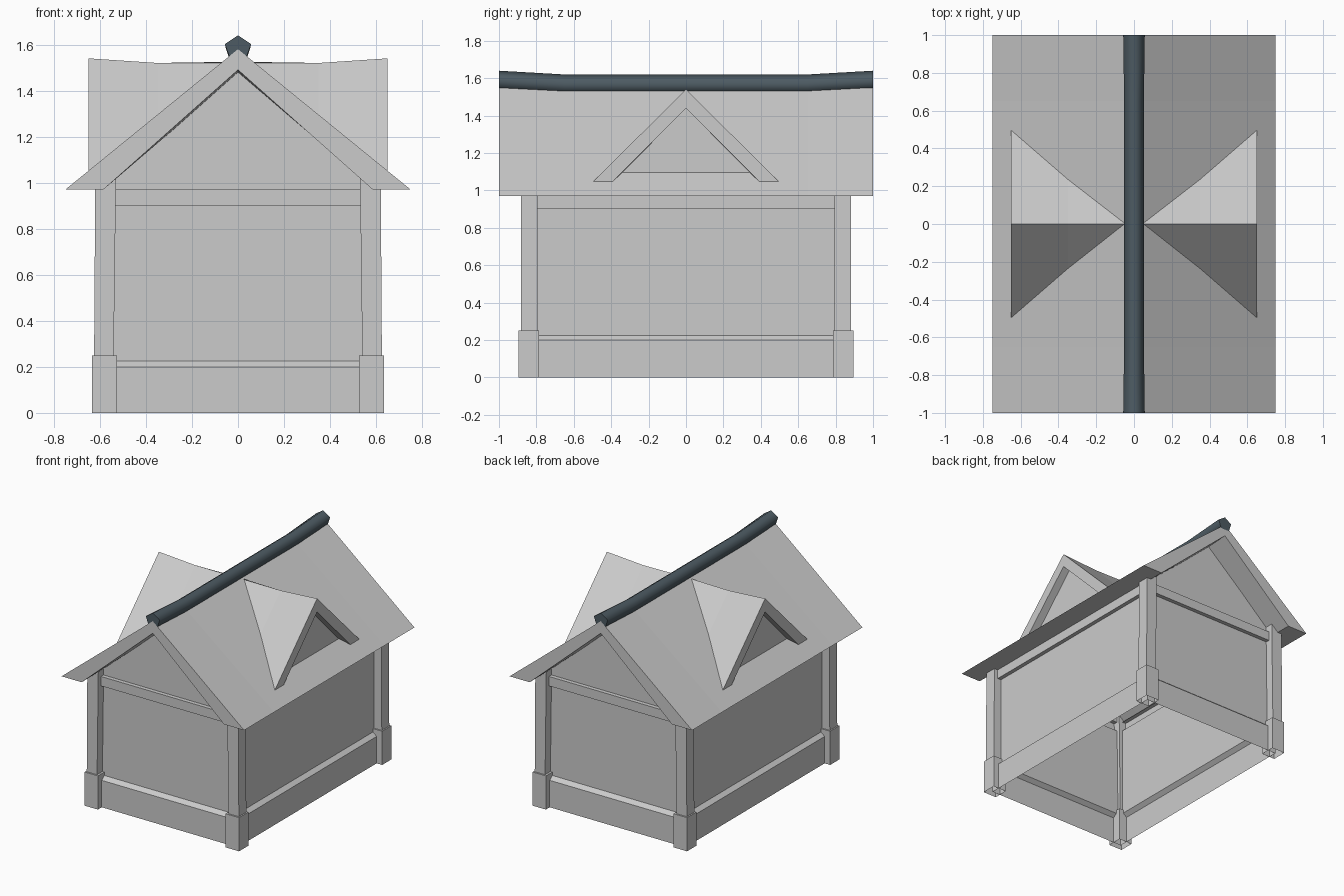
import bpy
import bmesh
from math import sin, cos, pi

if "Cube" in bpy.data.objects:
    bpy.data.objects.remove(bpy.data.objects["Cube"], do_unlink=True)


def material(name, colour):
    mat = bpy.data.materials.new(name)
    mat.use_nodes = True
    mat.diffuse_color = (*colour, 1)
    mat.node_tree.nodes["Principled BSDF"].inputs["Base Color"].default_value = (*colour, 1)
    return mat


GREY = material("plain grey", (0.6, 0.6, 0.6))
SLATE = material("dark slate", (0.075, 0.105, 0.125))


def loft(name, sections, mat=GREY, closed=True, caps=False, mirror=None, smooth=False):
    """Skin a row of matching cross-sections."""
    bm = bmesh.new()
    rows = [[bm.verts.new(p) for p in s] for s in sections]
    count = len(rows[0])
    for a, b in zip(rows, rows[1:]):
        for i in range(count if closed else count - 1):
            j = (i + 1) % count
            face = bm.faces.new((a[i], a[j], b[j], b[i]))
            face.smooth = smooth
    if caps:
        for row in (rows[0], rows[-1]):
            bm.faces.new(row)
            if smooth:
                for e in bm.edges:
                    if e.verts[0] in row and e.verts[1] in row:
                        e.smooth = False
    bmesh.ops.recalc_face_normals(bm, faces=bm.faces)
    mesh = bpy.data.meshes.new(name)
    bm.to_mesh(mesh)
    bm.free()
    mesh.materials.append(mat)
    obj = bpy.data.objects.new(name, mesh)
    bpy.context.collection.objects.link(obj)
    if mirror:
        mod = obj.modifiers.new("mirror", "MIRROR")
        mod.use_axis = mirror
        mod.use_mirror_merge = False
    return obj


def rect(x0, x1, y0, y1, z):
    return [(x0, y0, z), (x1, y0, z), (x1, y1, z), (x0, y1, z)]


# Walls: plinth, sloped ledge, recessed panel and top beam in one open shell
IN, OUT = (0.56, 0.82), (0.59, 0.85)
levels = [(0, OUT), (0.2, OUT), (0.225, IN), (0.9, IN), (0.9, OUT), (0.97, OUT), (0.97, IN)]
loft("walls", [rect(-x, x, -y, y, z) for z, (x, y) in levels])

# Corner posts with wider feet
loft("corner_posts", [
    rect(0.525, 0.635, 0.785, 0.895, 0),
    rect(0.525, 0.635, 0.785, 0.895, 0.25),
    rect(0.54, 0.625, 0.795, 0.883, 0.25),
    rect(0.53, 0.62, 0.795, 0.883, 1.03)], mirror=(True, True, False))

# Gable walls, tucked into the roof thickness
loft("gable_walls", [[(-0.6, 0.82, 0.97), (0, 0.82, 1.51)],
                     [(0.6, 0.82, 0.97), (0, 0.82, 1.51)]],
     closed=False, mirror=(False, True, False))

# Main roof, sagging a little between its ends
STATIONS = [(-1, 0.02), (-0.65, 0), (0.65, 0), (1, 0.02)]
loft("main_roof", [[(0.75, y, 0.97), (0, y, 1.56 + d), (-0.75, y, 0.97),
                    (-0.585, y, 0.97), (0, y, 1.47 + d), (0.585, y, 0.97)]
                   for y, d in STATIONS], caps=True)

# Five-sided ridge beam
loft("ridge_beam", [[((0.055 + d / 4) * sin(k * 2 * pi / 5), y,
                      1.565 + d + 0.055 * cos(k * 2 * pi / 5)) for k in range(5)]
                    for y, d in STATIONS], mat=SLATE, caps=True, smooth=True)


# Dormers on both slopes: roof, thick front rim, soffit and recessed panel
def roof_z(x):
    return 0.97 + (0.75 - x) * 0.787 - 0.004


def arch(x, top, half):
    return [(x, -half, roof_z(x)), (x, 0, top), (x, half, roof_z(x))]


BOTH = (True, False, False)
loft("dormer_roofs", [arch(0.04, 1.52, 0), arch(0.35, 1.52, 0.24), arch(0.65, 1.54, 0.5),
                      arch(0.65, 1.44, 0.395), arch(0.58, 1.44, 0.335)],
     closed=False, mirror=BOTH)
back = arch(0.59, 1.45, 0.345)
loft("dormer_panels", [[back[0], back[1]], [back[2], back[1]]], closed=False, mirror=BOTH)

# Weld the collapsed points and face outward
for obj in list(bpy.context.collection.objects):
    if obj.name.startswith(("gable", "dormer")):
        bm = bmesh.new()
        bm.from_mesh(obj.data)
        bmesh.ops.remove_doubles(bm, verts=bm.verts, dist=0.0001)
        bmesh.ops.recalc_face_normals(bm, faces=bm.faces)
        outward = 1 if obj.name.startswith("gable") else 0
        total = sum(f.normal[outward] * f.calc_area() for f in bm.faces)
        if total < 0:
            bmesh.ops.reverse_faces(bm, faces=bm.faces)
        bm.to_mesh(obj.data)
        bm.free()
